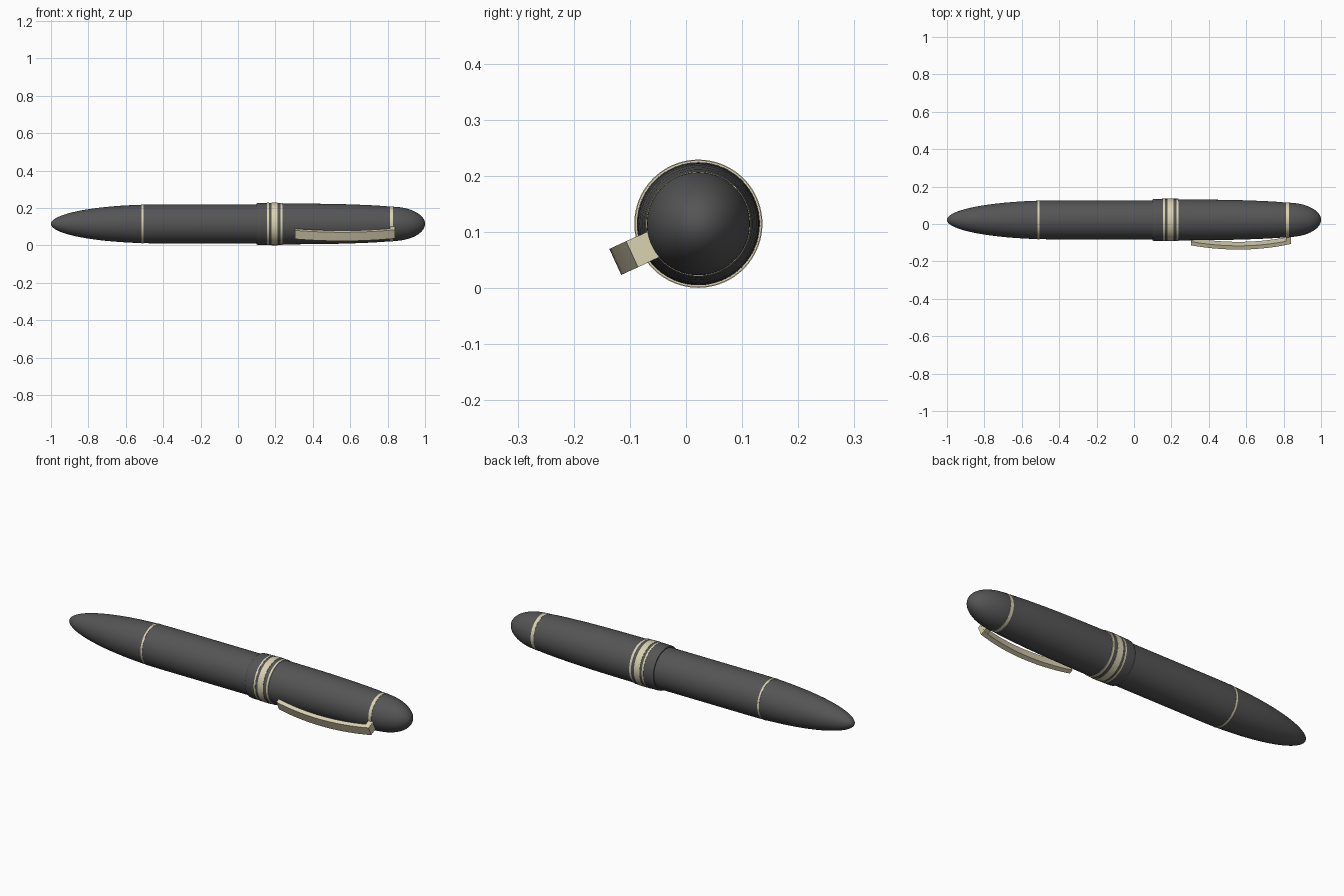
import bpy, bmesh, math
from mathutils import Vector

if "Cube" in bpy.data.objects:
    bpy.data.objects.remove(bpy.data.objects["Cube"])

AXIS_Y, AXIS_Z = 0.022, 0.115   # pen axis runs along x
SEG = 96


def material(name, rgb):
    m = bpy.data.materials.new(name)
    m.diffuse_color = (*rgb, 1)
    m.use_nodes = True
    m.node_tree.nodes["Principled BSDF"].inputs["Base Color"].default_value = m.diffuse_color
    return m


DARK = material("dark grey resin", (0.09, 0.09, 0.09))
GOLD = material("pale gold", (0.70, 0.645, 0.44))


def finish(name, bm, mat, angle=30):
    bmesh.ops.remove_doubles(bm, verts=bm.verts, dist=1e-5)
    bmesh.ops.recalc_face_normals(bm, faces=bm.faces)
    me = bpy.data.meshes.new(name)
    bm.to_mesh(me)
    bm.free()
    me.materials.append(mat)
    ob = bpy.data.objects.new(name, me)
    bpy.context.collection.objects.link(ob)
    bpy.ops.object.select_all(action='DESELECT')
    ob.select_set(True)
    bpy.context.view_layer.objects.active = ob
    bpy.ops.object.shade_smooth_by_angle(angle=math.radians(angle))
    return ob


def lathe(name, profile, mat):
    """Spin an (x, radius) profile round the pen axis."""
    bm = bmesh.new()
    rings = []
    for x, r in profile:
        ring = []
        for i in range(SEG):
            a = 2 * math.pi * i / SEG
            ring.append(bm.verts.new((x, AXIS_Y + r * math.cos(a), AXIS_Z + r * math.sin(a))))
        rings.append(ring)
    for a, b in zip(rings, rings[1:]):
        for i in range(SEG):
            j = (i + 1) % SEG
            bm.faces.new((a[i], a[j], b[j], b[i]))
    return finish(name, bm, mat)


def dome(x0, x1, r, n=24):
    """Quarter-ellipse profile from radius r at x0 to the tip at x1."""
    return [(x0 + (x1 - x0) * math.sin(t), r * math.cos(t))
            for t in (math.pi / 2 * i / n for i in range(n + 1))]


def band(name, x0, x1, r):
    lathe(name, [(x0, r - 0.006), (x0, r), (x1, r), (x1, r - 0.006)], GOLD)


# Barrel with long tapered end
lathe("barrel", [(0.14, 0.0), (0.14, 0.104), (-0.2, 0.104)] + dome(-0.42, -1.0, 0.104), DARK)

# Cap with a slightly tapered tube and rounded end
cap_tube = [(0.22, 0.1098), (0.3, 0.109), (0.4, 0.1083), (0.5, 0.107),
            (0.6, 0.1045), (0.7, 0.1005), (0.77, 0.0965)]
lathe("cap", cap_tube + dome(0.82, 1.0, 0.092), DARK)

# Raised collar at the mouth of the cap
lathe("cap_collar", [(0.10, 0.10), (0.10, 0.109), (0.104, 0.1115), (0.115, 0.1125),
                     (0.15, 0.1130), (0.228, 0.1130), (0.230, 0.106)], DARK)

# Metal rings
band("collar_ring_thin", 0.156, 0.165, 0.1138)
band("collar_ring_wide", 0.178, 0.210, 0.1142)
band("collar_ring_end", 0.228, 0.239, 0.1130)
band("barrel_ring", -0.515, -0.505, 0.1038)
band("cap_ring", 0.813, 0.830, 0.0932)

# Clip: bowed bar standing off the cap, with a foot at the cap ring
ang = math.radians(24.7)
OUT = Vector((0, -math.cos(ang), -math.sin(ang)))
SIDE = Vector((0, math.sin(ang), -math.cos(ang)))
CENTRE = Vector((0, AXIS_Y, AXIS_Z))


def sweep(name, stations, half_width):
    """Rectangular bar through (x, inner radius, outer radius) stations."""
    bm = bmesh.new()
    rows = []
    for x, r0, r1 in stations:
        rows.append([bm.verts.new(CENTRE + Vector((x, 0, 0)) + OUT * r + SIDE * s * half_width)
                     for r, s in ((r0, -1), (r0, 1), (r1, 1), (r1, -1))])
    for a, b in zip(rows, rows[1:]):
        for i in range(4):
            j = (i + 1) % 4
            bm.faces.new((a[i], a[j], b[j], b[i]))
    bm.faces.new(rows[0])
    bm.faces.new(rows[-1])
    return finish(name, bm, GOLD)


bar = []
for i in range(17):
    x = 0.305 + 0.535 * i / 16
    bow = (x - 0.56) / 0.28
    r = 0.163 - (0.033 if bow > 0 else 0.030) * bow * bow
    bar.append((x, r - 0.022, r))
sweep("clip_bar", bar, 0.0255)
sweep("clip_foot", [(0.812, 0.08, 0.118), (0.8395, 0.08, 0.112)], 0.0250)
